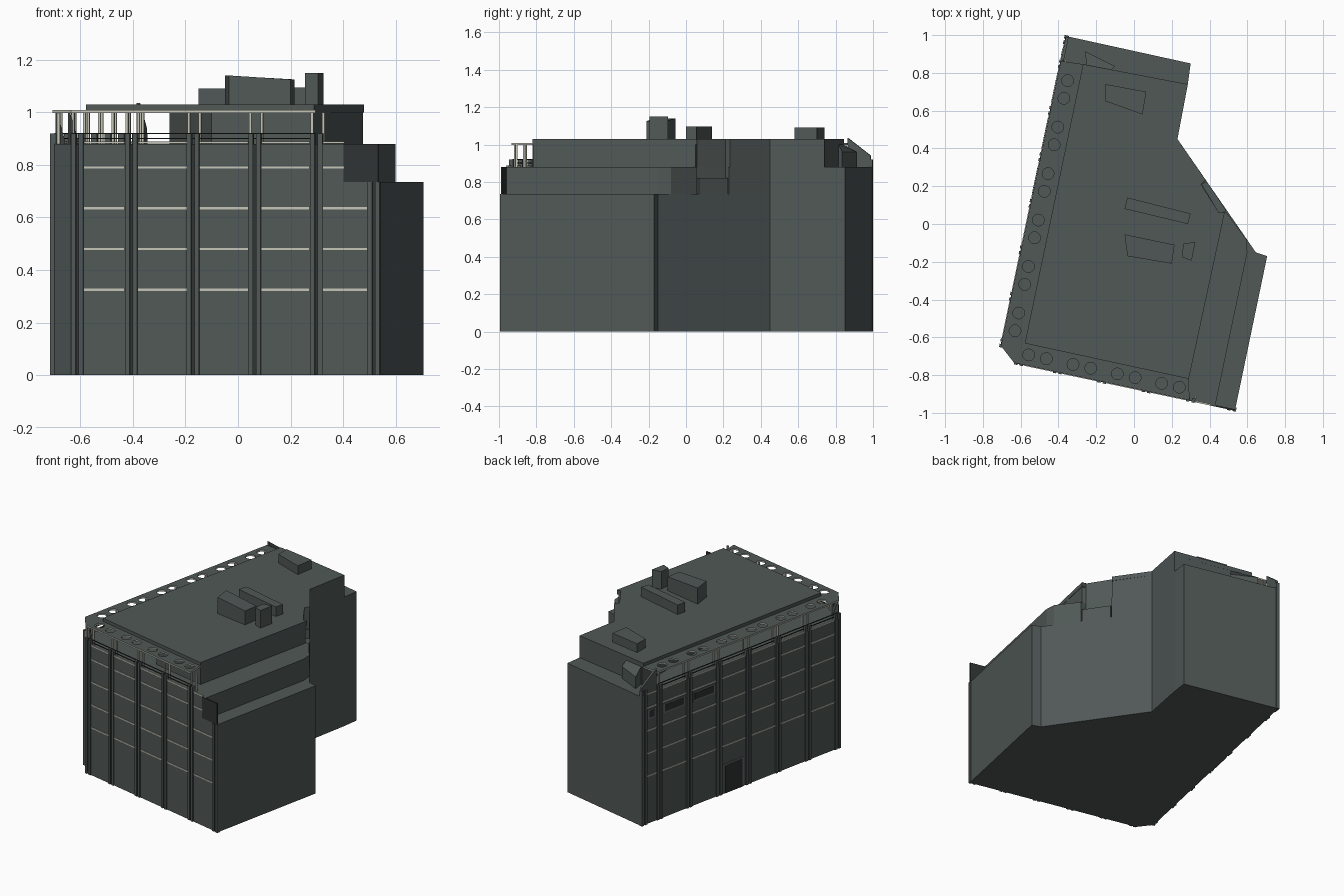
import bpy, bmesh
from mathutils import Vector

if "Cube" in bpy.data.objects:
    bpy.data.objects.remove(bpy.data.objects["Cube"])


def material(name, rgb):
    m = bpy.data.materials.new(name)
    m.use_nodes = True
    m.diffuse_color = (*rgb, 1)
    m.node_tree.nodes["Principled BSDF"].inputs["Base Color"].default_value = (*rgb, 1)
    return m


WALL = material("slate grey", (0.08, 0.098, 0.094))
LIGHT = material("pale stone", (0.55, 0.55, 0.47))
DARK = material("dark slate", (0.028, 0.033, 0.032))
GLASS = material("window grey", (0.13, 0.15, 0.15))


def build(name, solids, mat):
    """One object made of several upright prisms: (outline, bottom, top or list of tops)."""
    bm = bmesh.new()
    for outline, z0, z1 in solids:
        n = len(outline)
        tops = z1 if isinstance(z1, (list, tuple)) else [z1] * n
        low = [bm.verts.new((x, y, z0)) for x, y in outline]
        high = [bm.verts.new((x, y, z)) for (x, y), z in zip(outline, tops)]
        bm.faces.new(low)
        bm.faces.new(high)
        for i in range(n):
            j = (i + 1) % n
            bm.faces.new((low[i], low[j], high[j], high[i]))
    bmesh.ops.recalc_face_normals(bm, faces=bm.faces)
    me = bpy.data.meshes.new(name)
    bm.to_mesh(me)
    bm.free()
    me.materials.append(mat)
    ob = bpy.data.objects.new(name, me)
    bpy.context.collection.objects.link(ob)
    return ob


class Facade:
    """Places things by distance along a wall and depth out from it."""

    def __init__(self, a, b):
        self.a = Vector(a)
        self.length = (Vector(b) - self.a).length
        self.u = (Vector(b) - self.a).normalized()
        self.n = Vector((self.u.y, -self.u.x))

    def at(self, s, d=0):
        return tuple(self.a + self.u * s + self.n * d)

    def slab(self, s0, s1, z0, z1, d0, d1):
        return ([self.at(s0, d0), self.at(s1, d0), self.at(s1, d1), self.at(s0, d1)], z0, z1)


# Site corners
back_left, back_right = (-0.36, 0.995), (0.3, 0.85)
step, inner = (0.285, 0.74), (0.23, 0.45)
wing_in, wing_back, wing_front = (0.645, -0.15), (0.705, -0.17), (0.535, -0.985)
front_left, side_front = (-0.635, -0.735), (-0.705, -0.645)
left = Facade(back_left, side_front)
front = Facade(front_left, wing_front)
TERRACE, WING, ROOF = 0.88, 0.735, 1.03

# Stepped body
build("base_body", [([back_left, side_front, front_left, wing_front, wing_back,
                      wing_in, inner, step, back_right], 0, WING)], WALL)
build("upper_body", [([back_left, side_front, front_left, (0.43, -0.963), (0.6, -0.15),
                       (0.595, -0.08), (0.49, 0.06), (0.45, 0.06), (0.36, 0.21), (0.38, 0.23),
                       inner, step, back_right], WING, TERRACE)], WALL)
build("notch_shelf", [([(0.49, 0.07), (0.385, 0.225), (0.34, 0.2), (0.45, 0.05)], WING, 0.82)], WALL)
build("penthouse_walls", [([(-0.26, 0.843), (-0.26, -0.3), (-0.1, -0.735), (0.29, -0.818),
                            (0.475, 0.05), (0.45, 0.06), (0.355, 0.21), (0.375, 0.235),
                            inner, step], TERRACE, 1.0)], WALL)
build("main_roof", [([(-0.27, 0.846), (-0.578, -0.632), (0.29, -0.82), (0.48, 0.06),
                      (0.45, 0.06), (0.355, 0.21), (0.378, 0.235), inner, step], 1.0, ROOF)], WALL)

# Rooftop plant boxes
build("rooftop_boxes", [
    ([(-0.15, 0.74), (0.065, 0.7), (0.045, 0.58), (-0.15, 0.65)], ROOF, 1.09),
    ([(-0.035, 0.14), (0.3, 0.055), (0.285, 0.0), (-0.05, 0.08)], ROOF, 1.095),
    ([(-0.05, -0.055), (0.215, -0.11), (0.2, -0.21), (-0.035, -0.17)], ROOF, (1.14, 1.125, 1.125, 1.14)),
    ([(0.26, -0.105), (0.325, -0.095), (0.305, -0.195), (0.255, -0.175)], ROOF, 1.15)], WALL)

# Paired pilasters on the two street faces
front_s = [0.025] + [0.235 + 0.24 * i for i in range(4)] + [1.178]
left_s = [0.02] + [0.151 + 0.2515 * i for i in range(7)]
pilasters, grooves, columns = [], [], []
for wall, spots in ((front, front_s), (left, left_s)):
    for s in spots:
        last = wall is front and s > 1.1
        top = WING if last else 0.92
        for side in (-1, 1):
            c = s + side * 0.015
            pilasters.append(wall.slab(c - 0.009, c + 0.009, 0, top, -0.015, 0.008))
            if not last and not (wall is left and s < 0.1):
                c = s + side * 0.022
                columns.append(wall.slab(c - 0.005, c + 0.005, TERRACE, 1.0, -0.03, -0.02))
        grooves.append(wall.slab(s - 0.006, s + 0.006, 0, min(top, TERRACE), -0.005, 0.002))
build("pilasters", pilasters, WALL)
build("pilaster_grooves", grooves, DARK)
build("terrace_columns", columns, LIGHT)

# Pale ledges between pilasters
ledges = []
for wall, spots in ((front, front_s), (left, left_s)):
    for s0, s1 in zip(spots, spots[1:]):
        for z in (0.325, 0.48, 0.635, 0.79, 0.885):
            if wall is front and s1 > 1.1 and z > 0.7:
                if z > 0.8:
                    continue
                s1 = 1.09
            ledges.append(wall.slab(s0 + 0.026, s1 - 0.026, z - 0.004, z + 0.004, -0.005, 0.004))
build("floor_ledges", ledges, LIGHT)

# Terrace railing
rails = []
for wall, s0, s1 in ((front, 0.0, 0.95), (left, 0.15, left.length)):
    for z in (0.898, 0.917):
        rails.append(wall.slab(s0, s1, z, z + 0.005, -0.012, -0.007))
build("terrace_railing", rails, DARK)

# Canopy with round openings, dark on top and pale elsewhere
canopy = build("canopy", [([left.at(0.135), side_front, front_left, front.at(0.95),
                            (0.29, -0.82), (-0.578, -0.632), (-0.27, 0.846)], 0.998, 1.008)], LIGHT)
bm = bmesh.new()
openings = []
for wall, mids in ((front, [0.115 + 0.24 * i for i in range(4)]),
                   (left, [0.277 + 0.2515 * i for i in range(6)])):
    openings += [wall.at(m + side * 0.048, -0.057) for m in mids for side in (-1, 1)]
for x, y in openings:
    ring = bmesh.ops.create_cone(bm, cap_ends=True, segments=20, radius1=0.031, radius2=0.031, depth=0.1)
    bmesh.ops.translate(bm, verts=ring["verts"], vec=(x, y, 1.0))
cut_mesh = bpy.data.meshes.new("opening_cutter")
bm.to_mesh(cut_mesh)
bm.free()
cutter = bpy.data.objects.new("opening_cutter", cut_mesh)
bpy.context.collection.objects.link(cutter)
cutter.hide_render = True
mod = canopy.modifiers.new("openings", 'BOOLEAN')
mod.operation, mod.object, mod.solver = 'DIFFERENCE', cutter, 'EXACT'
bpy.context.view_layer.objects.active = canopy
bpy.ops.object.modifier_apply(modifier=mod.name)
bpy.data.objects.remove(cutter)
if len(canopy.data.materials) < 2:
    canopy.data.materials.append(WALL)
canopy.data.materials[0], canopy.data.materials[1] = LIGHT, WALL
for f in canopy.data.polygons:
    f.material_index = 1 if f.normal.z > 0.5 else 0

# Screen walls: sloped at the back, slanted at the wing, small brackets at the corner
build("back_screen", [([left.at(0.005), left.at(0.13), left.at(0.13, -0.015), left.at(0.005, -0.015)],
                       TERRACE, (0.94, 1.035, 1.035, 0.94)),
                      ([(-0.26, 0.915), (-0.25, 0.84), (-0.12, 0.815), (-0.1, 0.835)],
                       TERRACE, (0.96, 1.0, 1.0, 0.96))], WALL)
build("wing_screen", [([front.at(1.06, 0.004), front.at(1.11, 0.004), front.at(1.11, -0.004),
                        front.at(1.06, -0.004)], WING, TERRACE),
                      ([front.at(1.11, 0.004), front.at(1.195, 0.004), front.at(1.195, -0.004),
                        front.at(1.11, -0.004)], WING, TERRACE)], DARK)
corner = Facade(side_front, front_left)
build("corner_brackets", [corner.slab(s, s + 0.012, TERRACE, (0.9, 0.9, 0.998, 0.998), -0.04, -0.005)
                          for s in (0.01, 0.09)], WALL)

# Entrance and upper windows on the long side
s0, s1 = left_s[3] + 0.04, left_s[4] - 0.04
build("entrance_frame", [left.slab(s0, s1, 0, 0.2, -0.003, 0.003)], GLASS)
build("entrance_door", [left.slab(s0 + 0.012, s1 - 0.012, 0, 0.188, -0.002, 0.005)], DARK)
spans = [(a + 0.035, b - 0.035) for a, b in zip(left_s[:3], left_s[1:4])]
build("upper_window_frames", [left.slab(a, b, 0.71, 0.775, -0.003, 0.003) for a, b in spans], GLASS)
build("upper_window_panes", [left.slab(a + 0.01, b - 0.01, 0.72, 0.765, -0.002, 0.005)
                             for a, b in spans], DARK)
